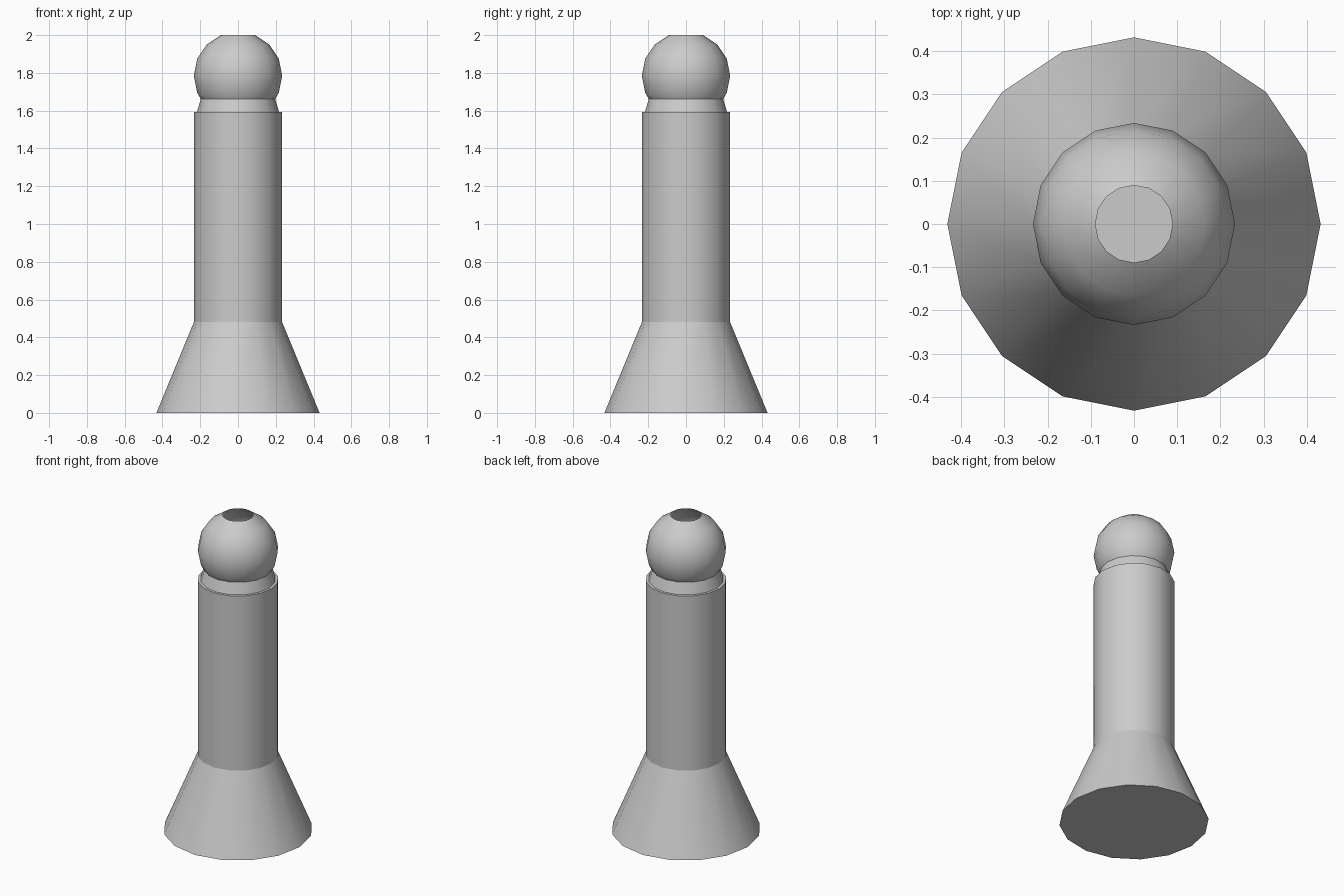
import bpy, bmesh, math

if "Cube" in bpy.data.objects:
    bpy.data.objects.remove(bpy.data.objects["Cube"])

SIDES = 16
grey = bpy.data.materials.new("plain grey")
grey.diffuse_color = (0.6, 0.6, 0.6, 1)
grey.use_nodes = True
grey.node_tree.nodes["Principled BSDF"].inputs["Base Color"].default_value = grey.diffuse_color


def lathe(name, profile, cap_bottom=False):
    """Revolve (radius, z) points, listed from bottom to top, around z."""
    bm = bmesh.new()
    rings = [[bm.verts.new((r * math.cos(2 * math.pi * i / SIDES),
                            r * math.sin(2 * math.pi * i / SIDES), z))
              for i in range(SIDES)] for r, z in profile]
    for low, high in zip(rings, rings[1:]):
        for i in range(SIDES):
            j = (i + 1) % SIDES
            bm.faces.new((low[i], low[j], high[j], high[i]))
    if cap_bottom:
        bm.faces.new(rings[0][::-1])
    mesh = bpy.data.meshes.new(name)
    bm.to_mesh(mesh)
    bm.free()
    mesh.materials.append(grey)
    ob = bpy.data.objects.new(name, mesh)
    bpy.context.collection.objects.link(ob)
    bpy.ops.object.select_all(action='DESELECT')
    ob.select_set(True)
    bpy.context.view_layer.objects.active = ob
    bpy.ops.object.shade_smooth_by_angle(angle=math.radians(30))
    return ob


# Flared foot with closed underside
lathe("flared_base", [(0.432, 0), (0.234, 0.48)], cap_bottom=True)

# Straight shaft with a narrow ledge on top
lathe("shaft", [(0.234, 0.48), (0.234, 1.592), (0.218, 1.592)])

# Tapered neck
lathe("neck", [(0.218, 1.592), (0.197, 1.662)])

# Round head, open at the crown and cut off where it meets the neck
R, CZ = 0.234, 1.785
ball = [(R * math.sin(math.radians(a)), CZ + R * math.cos(math.radians(a)))
        for a in (112.5, 90, 67.5, 45, 22.5)]
lathe("round_head", [(0.197, 1.662)] + ball)
